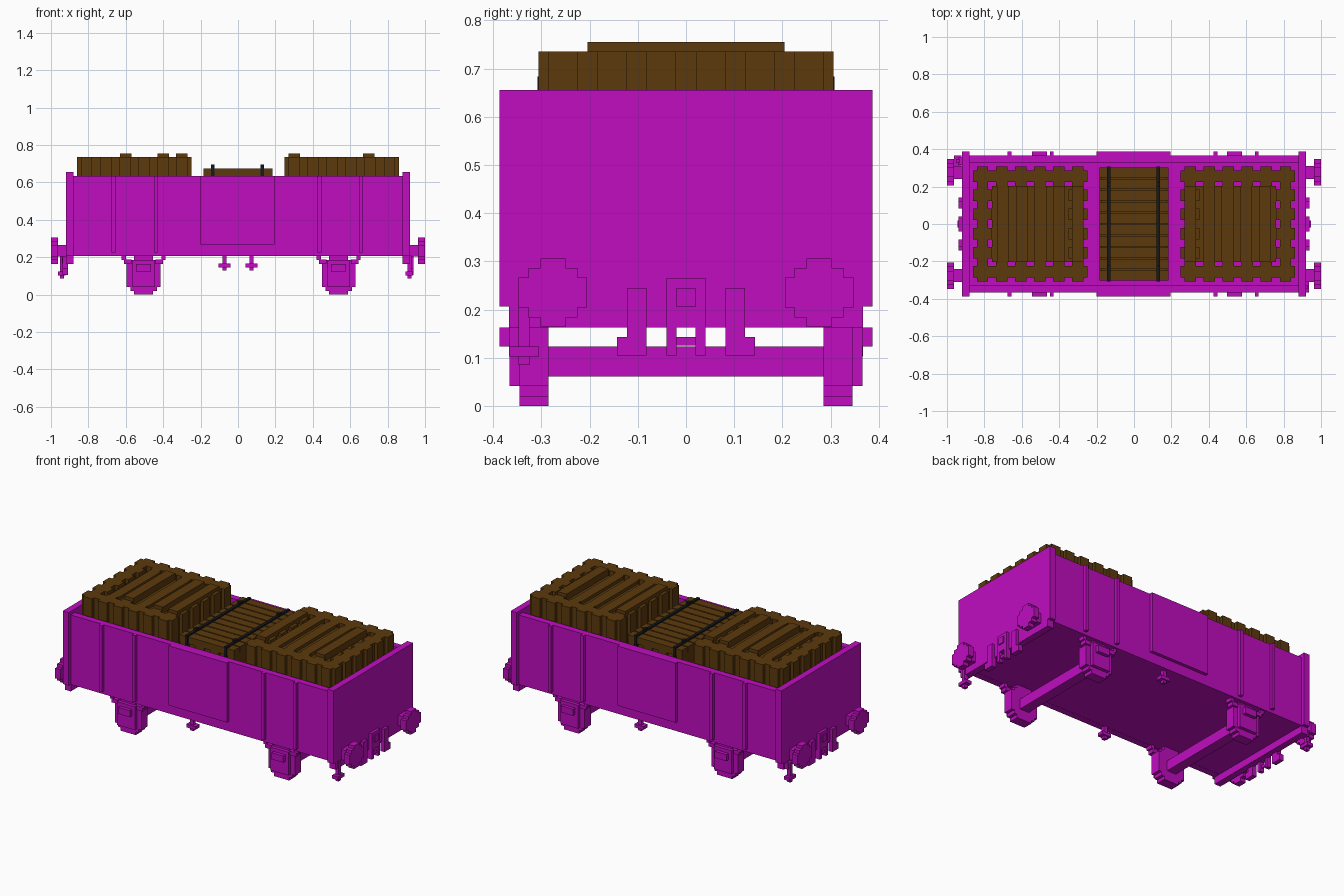
import bpy
import bmesh
from mathutils import Matrix, Vector

cube = bpy.data.objects.get("Cube")
if cube:
    bpy.data.objects.remove(cube, do_unlink=True)

U = 2 / 98  # block unit


def material(name, color):
    m = bpy.data.materials.new(name)
    m.use_nodes = True
    m.diffuse_color = (*color, 1)
    m.node_tree.nodes["Principled BSDF"].inputs["Base Color"].default_value = (*color, 1)
    return m


MAGENTA = material("magenta paint", (0.53, 0.004, 0.53))
BROWN = material("brown wood", (0.108, 0.042, 0.004))
BLACK = material("black strap", (0.008, 0.009, 0.012))


def build(name, boxes, mat):
    """One object out of boxes given as (x0, x1, y0, y1, z0, z1)."""
    bm = bmesh.new()
    for x0, x1, y0, y1, z0, z1 in boxes:
        size = Matrix.Diagonal((abs(x1 - x0), abs(y1 - y0), abs(z1 - z0), 1))
        mid = Vector((x0 + x1, y0 + y1, z0 + z1)) / 2
        bmesh.ops.create_cube(bm, size=1, matrix=Matrix.Translation(mid) @ size)
    mesh = bpy.data.meshes.new(name)
    bm.to_mesh(mesh)
    bm.free()
    mesh.materials.append(mat)
    ob = bpy.data.objects.new(name, mesh)
    bpy.context.collection.objects.link(ob)
    return ob


def flip(boxes, sx=1, sy=1):
    return [(*sorted((sx * a, sx * b)), *sorted((sy * c, sy * d)), e, f)
            for a, b, c, d, e, f in boxes]


def around(x, y, z, hx, hy, hz):
    return (x - hx, x + hx, y - hy, y + hy, z - hz, z + hz)


# Wagon tub
build("floor", [(-0.89, 0.89, -0.35, 0.35, 0.207, 0.245)], MAGENTA)
for s, side in ((-1, "front"), (1, "back")):
    build(side + "_wall", flip([(-0.89, 0.89, 0.327, 0.367, 0.206, 0.633)], 1, s), MAGENTA)
    ribs = [(x - U / 2, x + U / 2, 0.36, 0.387, 0.225, 0.633)
            for x in (-0.665, -0.44, 0.436, 0.656)]
    build(side + "_ribs", flip(ribs, 1, s), MAGENTA)
    build(side + "_door", flip([(-0.2, 0.195, 0.36, 0.387, 0.267, 0.633)], 1, s), MAGENTA)
    # Small lever hanging under each side
    x = 0.072 * s
    lever = [around(x, 0.335 * s, 0.17, 0.011, 0.011, 0.04),
             around(x, 0.335 * s, 0.156, 0.031, 0.02, 0.01)]
    build(side + "_lever", lever, MAGENTA)

# Ends with buffers, coupling and hoses
for s, side in ((-1, "right"), (1, "left")):
    build(side + "_end_wall", flip([(0.88, 0.92, -0.387, 0.387, 0.206, 0.655),
                                    (0.88, 0.92, -0.367, 0.367, 0.163, 0.22)], s), MAGENTA)
    for t, where in ((-1, "front"), (1, "back")):
        y, z = 0.276 * t, 0.235
        buffer = [(0.91, 0.97, y - 0.035, y + 0.035, z - 0.031, z + 0.031)]
        for hy, hz in ((0.071, 0.031), (0.051, 0.051), (0.026, 0.071)):
            buffer.append((0.963, 1.0, y - hy, y + hy, z - hz, z + hz))
        build(f"{side}_{where}_buffer", flip(buffer, s), MAGENTA)
        hose = [(0.91, 0.938, 0.082, 0.122, 0.105, 0.245),
                (0.91, 0.938, 0.082, 0.143, 0.105, 0.143)]
        build(f"{side}_{where}_hose", flip(hose, s, t), MAGENTA)
    hook = [(0.91, 0.938, -0.04, 0.04, 0.163, 0.265),
            (0.91, 0.938, 0.02, 0.04, 0.105, 0.17),
            (0.91, 0.938, -0.04, -0.02, 0.105, 0.17),
            (0.92, 0.93, -0.02, 0.02, 0.125, 0.143),
            (0.93, 0.945, -0.02, 0.02, 0.205, 0.245)]
    build(side + "_coupling", flip(hook, s), MAGENTA)
    # Hanging step on one corner of each end
    x = 0.916 if s > 0 else -0.942
    step = [around(x, -0.336 * s, 0.147, 0.011, 0.011, 0.062),
            around(x, -0.336 * s, 0.113, 0.02, 0.031, 0.01),
            (min(x, s * 0.9), max(x, s * 0.9), -0.336 * s - 0.02, -0.336 * s + 0.02, 0.165, 0.2)]
    build(side + "_step", step, MAGENTA)

# Axles, wheels, axle boxes and springs
for cx, name in ((-0.505, "right"), (0.538, "left")):
    build(name + "_axle", [around(cx, 0, 0.092, 0.031, 0.29, 0.031)], MAGENTA)
    for t, where in ((-1, "front"), (1, "back")):
        wheel = [(cx - w, cx + w, 0.285, 0.345, z0, z1)
                 for w, z0, z1 in ((0.051, 0, 0.21), (0.071, 0.02, 0.185), (0.09, 0.041, 0.165))]
        build(f"{name}_{where}_wheel", flip(wheel, 1, t), MAGENTA)
        box = [(cx - 0.06, cx + 0.06, 0.34, 0.366, 0.041, 0.184),
               (cx - 0.04, cx + 0.04, 0.36, 0.387, 0.123, 0.163)]
        for d in (-1, 1):
            box.append(around(cx + d * 0.085, 0.335, 0.176, 0.02, 0.02, 0.012))
            box.append(around(cx + d * 0.106, 0.335, 0.197, 0.011, 0.02, 0.012))
        build(f"{name}_{where}_axle_box", flip(box, 1, t), MAGENTA)

# Square crates with battened walls and slatted lids
FLOOR = 0.24
OUT, CORE, GAP, IN = 15 * U, 14 * U, 11 * U, 10 * U
BATTENS = [k * 2.5 * U for k in (-5, -3, -1, 1, 3, 5)]
for s, name, high in ((-1, "right", (1, 3, 4)), (1, "left", (0, 4))):
    cx = s * 0.555
    walls, battens = [], []
    for d in (-1, 1):
        lo, hi = sorted((d * GAP, d * CORE))
        walls.append((cx - CORE, cx + CORE, lo, hi, FLOOR, 0.735))
        walls.append((cx + lo, cx + hi, -CORE, CORE, FLOOR, 0.735))
        lo, hi = sorted((d * IN, d * OUT))
        for b in BATTENS:
            h = 1.5 * U
            battens.append((cx + b - h, cx + b + h, lo, hi, FLOOR, 0.735))
            battens.append((cx + lo, cx + hi, b - h, b + h, FLOOR, 0.735))
    build(name + "_crate_walls", walls, BROWN)
    build(name + "_crate_battens", battens, BROWN)
    # Lid fills up to the wall that faces the middle of the wagon
    inner, outer = cx - s * (GAP + 0.01), cx + s * IN
    lid = [(min(inner, outer), max(inner, outer), -IN, IN, 0.66, 0.715)]
    for i in range(5):
        x = s * 0.5 + 0.1 * (i - 2)
        top = 0.755 if i in high else 0.735
        lid.append((x - 0.031, x + 0.031, -IN, IN, 0.7, top))
    build(name + "_crate_lid", lid, BROWN)

# Strapped middle crate
planks = [(-0.175, 0.175, -0.29, 0.29, FLOOR, 0.655)]
for i in range(10):
    y = -0.276 + i * 0.0613
    planks.append((-0.184, 0.184, y - 0.027, y + 0.027, 0.633, 0.675))
for x in (-0.155, -0.05, 0.05, 0.155):
    planks.append((x - 0.029, x + 0.029, -0.3, 0.3, FLOOR, 0.645))
build("middle_crate", planks, BROWN)
for x, name in ((-0.135, "right"), (0.13, "left")):
    strap = [(x - 0.009, x + 0.009, -0.306, 0.306, 0.66, 0.684)]
    for t in (-1, 1):
        lo, hi = sorted((t * 0.285, t * 0.308))
        strap.append((x - 0.009, x + 0.009, lo, hi, FLOOR, 0.684))
        lo, hi = sorted((t * 0.2, t * 0.225))
        strap.append((x - 0.009, x + 0.009, lo, hi, 0.67, 0.695))
    build(name + "_strap", strap, BLACK)
